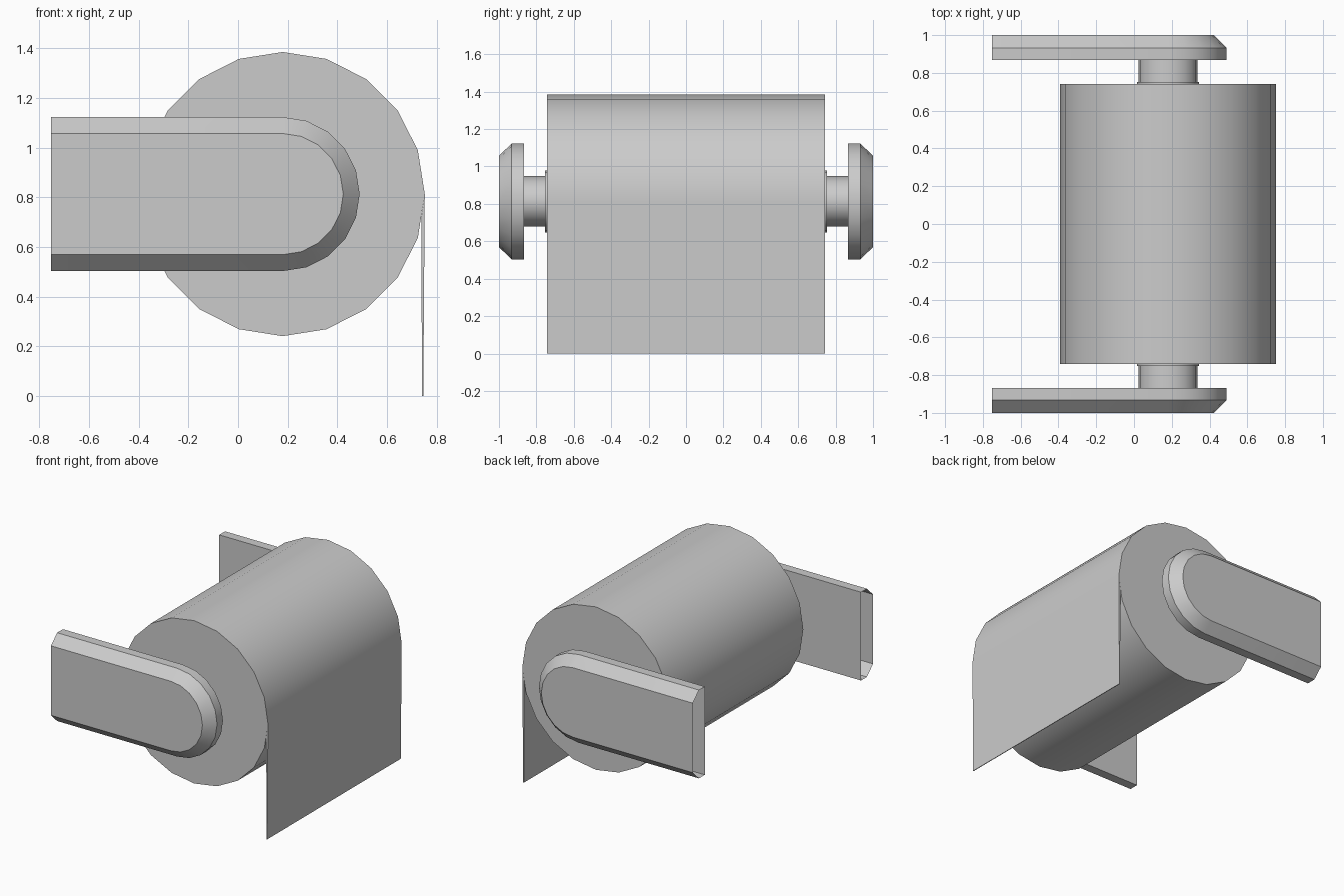
import bpy, bmesh, math

if "Cube" in bpy.data.objects:
    bpy.data.objects.remove(bpy.data.objects["Cube"])

CX, CZ = 0.18, 0.813   # roll axis


def finish(name, bm, smooth=True, mirror=False):
    bmesh.ops.recalc_face_normals(bm, faces=bm.faces)
    me = bpy.data.meshes.new(name)
    bm.to_mesh(me)
    bm.free()
    ob = bpy.data.objects.new(name, me)
    bpy.context.collection.objects.link(ob)
    if smooth:
        bpy.ops.object.select_all(action='DESELECT')
        ob.select_set(True)
        bpy.context.view_layer.objects.active = ob
        bpy.ops.object.shade_smooth_by_angle(angle=math.radians(30))
    if mirror:
        mod = ob.modifiers.new("mirror", 'MIRROR')
        mod.use_axis = (False, True, False)
        mod.use_mirror_merge = False
    return ob


def loft(name, rings, closed=True, **kw):
    """Skin equal-length rings of 3D points and cap both ends."""
    bm = bmesh.new()
    vs = [[bm.verts.new(p) for p in r] for r in rings]
    n = len(rings[0])
    for a, b in zip(vs, vs[1:]):
        for i in range(n if closed else n - 1):
            j = (i + 1) % n
            bm.faces.new((a[i], a[j], b[j], b[i]))
    bm.faces.new(vs[0])
    bm.faces.new(vs[-1])
    return finish(name, bm, **kw)


def circle(rx, rz, y, n=20):
    return [(CX + rx * math.cos(2 * math.pi * i / n), y,
             CZ + rz * math.sin(2 * math.pi * i / n)) for i in range(n)]


def arm_outline(r, y):
    arc = [(CX + r * math.cos(math.radians(90 - 18 * i)), y,
            CZ + r * math.sin(math.radians(90 - 18 * i))) for i in range(11)]
    return [(-0.753, y, CZ + r)] + arc + [(-0.753, y, CZ - r)]


# Paper roll and its cardboard core
loft("paper_roll", [circle(0.572, 0.572, y) for y in (-0.742, 0.742)])
loft("cardboard_core", [circle(0.165, 0.165, y) for y in (-0.753, 0.753)])

# Spindle between the arms
loft("spindle", [circle(0.155, 0.135, y) for y in (-0.867, 0.867)])

# Hanging sheet of paper
sheet = [(0.752, CZ), (0.746, 0.0), (0.741, 0.0), (0.738, 0.72)]
loft("hanging_sheet", [[(x, y, z) for x, z in sheet] for y in (-0.742, 0.742)],
     smooth=False)

# Chamfered side arms, open at the wall end
loft("side_arms", [arm_outline(0.31, 0.867), arm_outline(0.31, 0.932),
                   arm_outline(0.244, 1.0)], closed=False, mirror=True)
